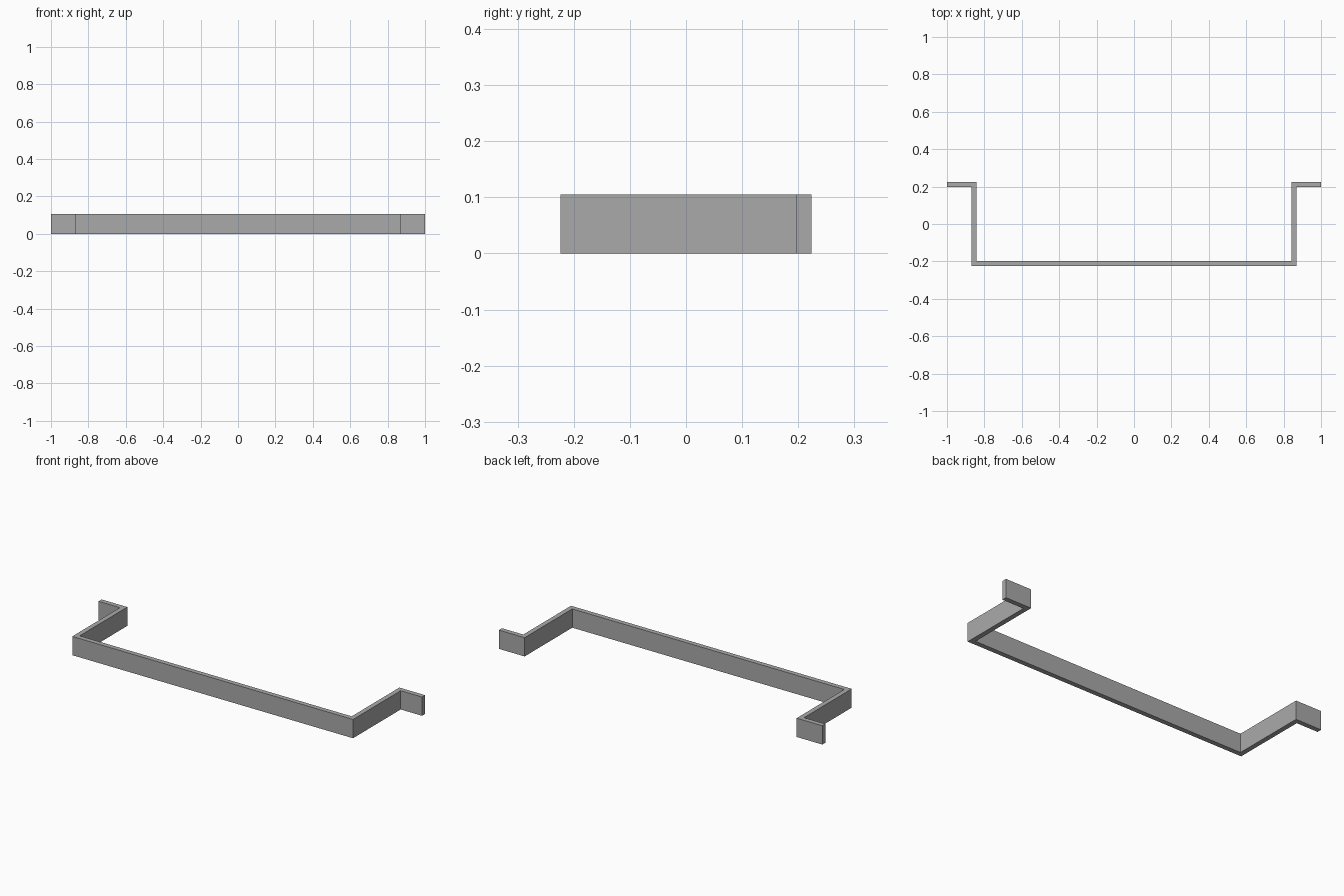
import bpy
import bmesh

if "Cube" in bpy.data.objects:
    bpy.data.objects.remove(bpy.data.objects["Cube"])

HEIGHT = 0.105
T = 0.027          # strip thickness
LEG = 0.868        # outer face of the legs
Y = 0.224          # half depth

grey = bpy.data.materials.new("plain grey")
grey.diffuse_color = (0.40, 0.40, 0.40, 1)
grey.use_nodes = True
grey.node_tree.nodes["Principled BSDF"].inputs["Base Color"].default_value = grey.diffuse_color

# Right half of the bent strip outline: outer side, then back along the inner side
right = [(LEG, -Y), (LEG, Y - T), (1, Y - T), (1, Y), (LEG - T, Y), (LEG - T, -Y + T)]
outline = right + [(-x, y) for x, y in reversed(right)]

# Bracket: outline extruded upwards
bm = bmesh.new()
base = bm.faces.new([bm.verts.new((x, y, 0)) for x, y in outline])
ext = bmesh.ops.extrude_face_region(bm, geom=[base])
top = [v for v in ext["geom"] if isinstance(v, bmesh.types.BMVert)]
bmesh.ops.translate(bm, verts=top, vec=(0, 0, HEIGHT))
bmesh.ops.recalc_face_normals(bm, faces=bm.faces)

mesh = bpy.data.meshes.new("bent_bracket")
bm.to_mesh(mesh)
bm.free()
mesh.materials.append(grey)
bpy.context.collection.objects.link(bpy.data.objects.new("bent_bracket", mesh))
